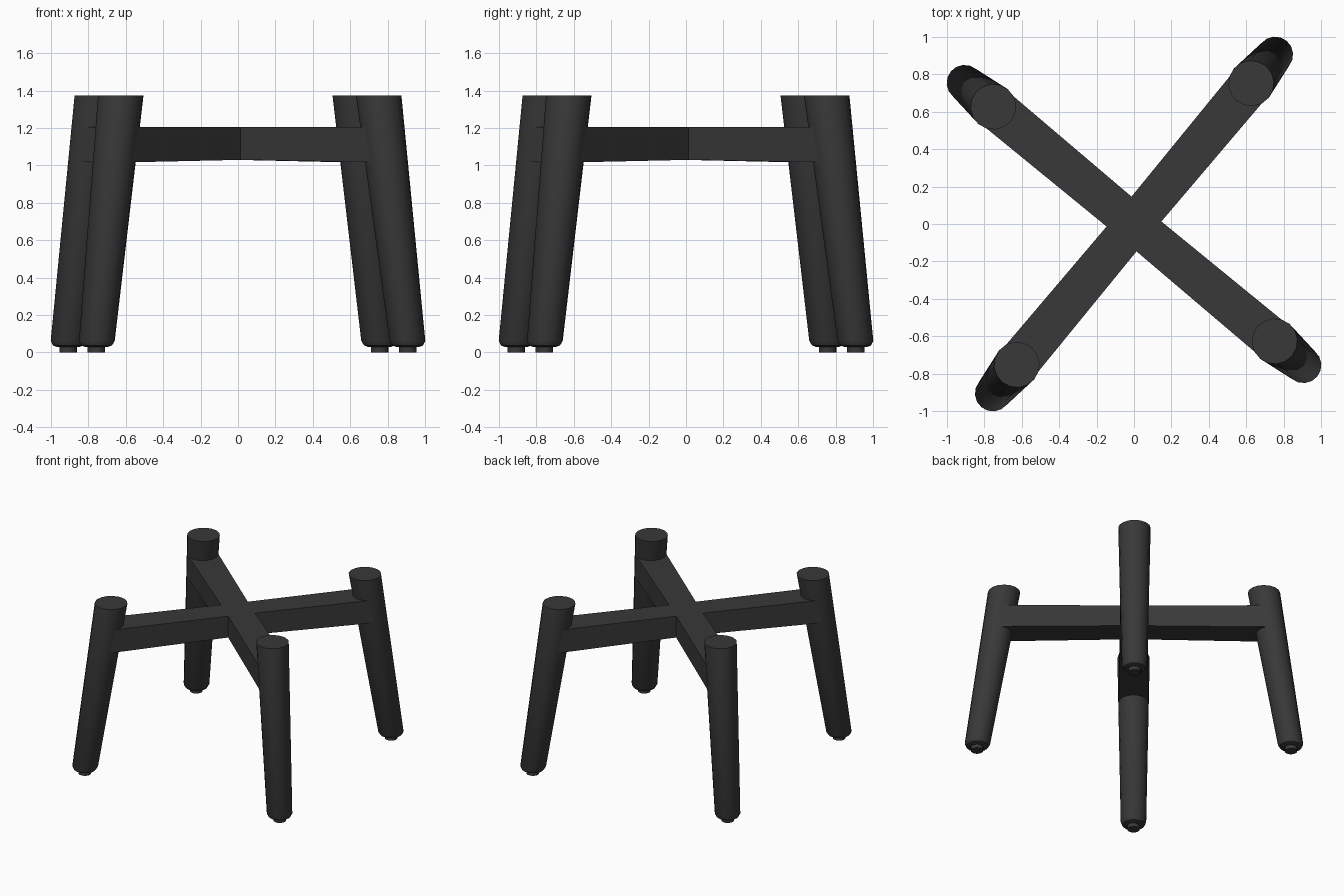
import bpy, bmesh
from math import cos, sin, pi, radians

if "Cube" in bpy.data.objects:
    bpy.data.objects.remove(bpy.data.objects["Cube"])

SIDES = 16
HEADING = radians(50.2)      # the cross is turned slightly off the diagonal

dark = bpy.data.materials.new("dark_paint")
dark.diffuse_color = (0.04, 0.04, 0.04, 1)
dark.use_nodes = True
dark.node_tree.nodes["Principled BSDF"].inputs["Base Color"].default_value = dark.diffuse_color


def finish(name, bm, angle, smooth=True):
    """Turn a bmesh into an object rotated about the centre."""
    bmesh.ops.recalc_face_normals(bm, faces=bm.faces)
    mesh = bpy.data.meshes.new(name)
    bm.to_mesh(mesh)
    bm.free()
    mesh.materials.append(dark)
    ob = bpy.data.objects.new(name, mesh)
    bpy.context.collection.objects.link(ob)
    ob.rotation_euler.z = angle
    if smooth:
        bpy.ops.object.select_all(action='DESELECT')
        bpy.context.view_layer.objects.active = ob
        ob.select_set(True)
        bpy.ops.object.shade_smooth_by_angle(angle=radians(35))
    return ob


def loft(rings):
    """Bridge a list of closed rings of points and cap both ends."""
    bm = bmesh.new()
    loops = [[bm.verts.new(p) for p in ring] for ring in rings]
    n = len(loops[0])
    for a, b in zip(loops, loops[1:]):
        for i in range(n):
            j = (i + 1) % n
            bm.faces.new((a[i], a[j], b[j], b[i]))
    bm.faces.new(loops[0])
    bm.faces.new(loops[-1])
    return bm


def circle(cx, z, r):
    return [(cx + r * cos(2 * pi * i / SIDES), r * sin(2 * pi * i / SIDES), z)
            for i in range(SIDES)]


def section(x, w, z0, z1):
    return [(x, -w, z0), (x, w, z0), (x, w, z1), (x, -w, z1)]


for k, corner in enumerate(("back_right", "back_left", "front_left", "front_right")):
    angle = HEADING + k * pi / 2

    # splayed, tapered leg with a rounded lower rim and a level top
    leg = [circle(1.182, 0.03, 0.062), circle(1.181, 0.038, 0.083),
           circle(1.179, 0.062, 0.096), circle(0.979, 1.375, 0.122)]
    finish(corner + "_leg", loft(leg), angle)

    # small glide under the leg
    finish(corner + "_glide", loft([circle(1.182, 0, 0.047),
                                    circle(1.182, 0.035, 0.047)]), angle)

# crossing rails, flaring slightly towards the legs
for k, name in enumerate(("long_rail", "cross_rail")):
    rail = [section(-1.02, 0.113, 1.017, 1.205), section(-0.105, 0.104, 1.03, 1.205),
            section(0.105, 0.104, 1.03, 1.205), section(1.02, 0.113, 1.017, 1.205)]
    finish(name, loft(rail), HEADING + k * pi / 2, smooth=False)
